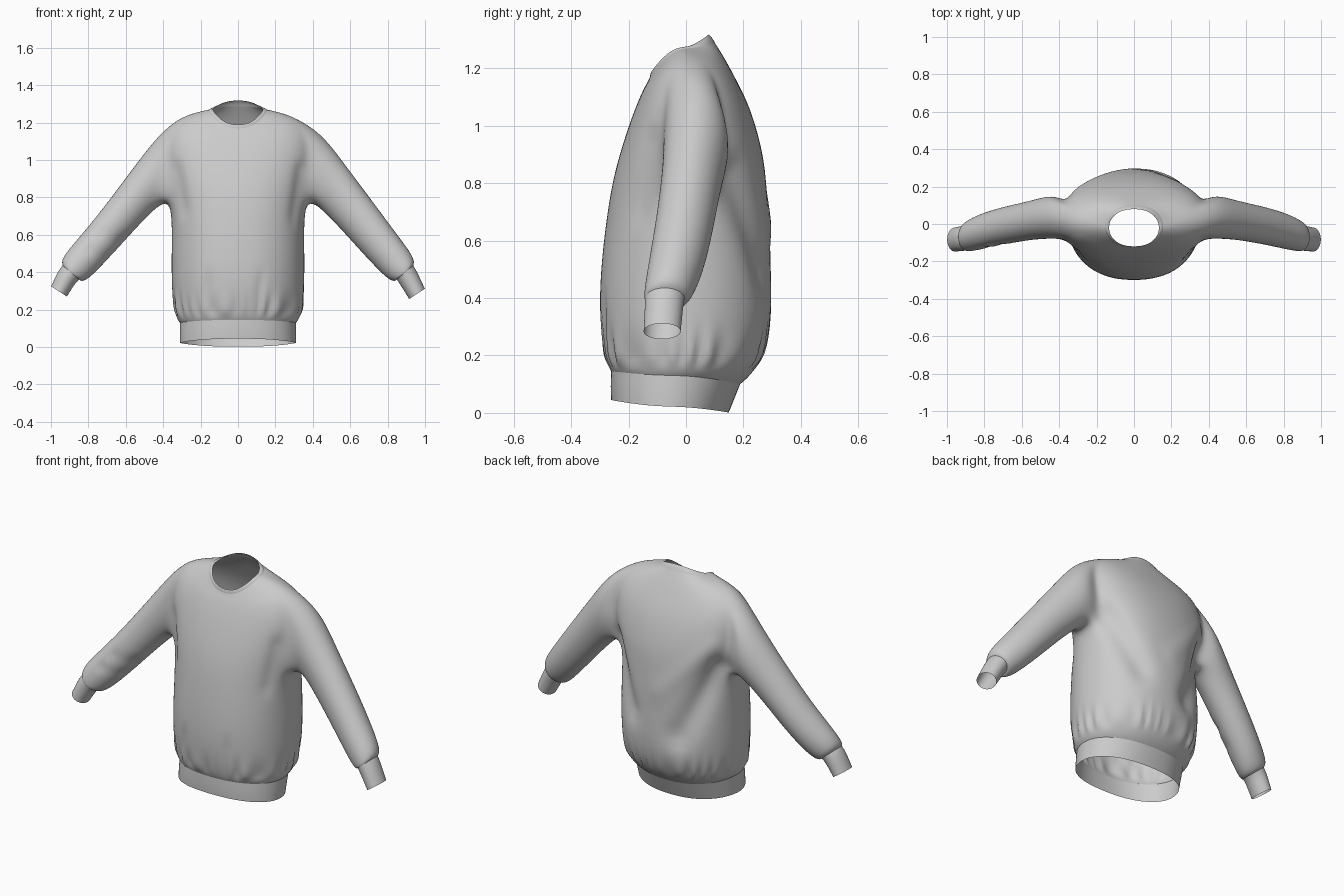
import bpy, bmesh, math
from mathutils import Vector

if "Cube" in bpy.data.objects:
    bpy.data.objects.remove(bpy.data.objects["Cube"])

N = 32   # columns around the torso
K = 16   # columns around a sleeve


def torso_ring(xw, yf, yb, zf, zs, zb, box=1.0):
    """Oval ring: half width, front y, back y, then front / side / back height."""
    ym, hy = (yf + yb) / 2, (yb - yf) / 2
    pts = []
    for j in range(N):
        t = 2 * math.pi * j / N
        c, s = math.cos(t), math.sin(t)
        x = xw * math.copysign(abs(c) ** 0.86, c)
        y = ym + hy * math.copysign(abs(s) ** box, s)
        z = zs + ((zb if s > 0 else zf) - zs) * abs(s) ** 1.7
        pts.append(Vector((x, y, z)))
    return pts


def sleeve_ring(side, tx, tz, bx, bz, yc, hw):
    """Ring across a sleeve: top point, bottom point (x, z), centre y, half depth."""
    pts = []
    for k in range(K):
        a = 2 * math.pi * k / K
        u = (1 + math.cos(a)) / 2
        pts.append(Vector((side * (bx + (tx - bx) * u), yc + hw * math.sin(a),
                           bz + (tz - bz) * u)))
    return pts


def skin(bm, a, b, flip=False, skip=()):
    n = len(a)
    for i in range(n):
        if i not in skip:
            q = [a[i], a[(i + 1) % n], b[(i + 1) % n], b[i]]
            bm.faces.new(q[::-1] if flip else q)


def add_ring(bm, pts):
    return [bm.verts.new(p) for p in pts]


def finish(name, bm):
    me = bpy.data.meshes.new(name)
    bm.to_mesh(me)
    bm.free()
    ob = bpy.data.objects.new(name, me)
    bpy.context.collection.objects.link(ob)
    bpy.context.view_layer.objects.active = ob
    ob.modifiers.new("smooth", 'SUBSURF').levels = 2
    bpy.ops.object.modifier_apply(modifier="smooth")
    for p in ob.data.polygons:
        p.use_smooth = True
    return ob


def loft(name, rings, flip=False):
    bm = bmesh.new()
    loops = [add_ring(bm, r) for r in rings]
    for a, b in zip(loops, loops[1:]):
        skin(bm, a, b, flip)
    return finish(name, bm)


# Torso sections from hem seam to neck seam
torso = [torso_ring(*r) for r in (
    (.312, -.262, .190, .145, .130, .100),
    (.326, -.270, .215, .160, .147, .120),
    (.344, -.285, .262, .205, .195, .175),
    (.356, -.304, .300, .330, .310, .290),
    (.357, -.299, .299, .500, .480, .480),
    (.354, -.278, .289, .680, .650, .680, .97),
    (.364, -.258, .281, .800, .770, .800, .93),   # underarm
    (.382, -.235, .271, .890, .880, .890, .88),
    (.400, -.205, .247, .985, .990, .990, .85),
    (.400, -.174, .214, 1.070, 1.110, 1.085, .85),
    (.350, -.147, .172, 1.130, 1.205, 1.165, .9),  # shoulder
    (.250, -.132, .138, 1.155, 1.250, 1.230),
    (.157, -.126, .102, 1.168, 1.268, 1.287),
)]
ARM0, ARM1 = 6, 10

# Sleeve sections from shoulder to cuff seam
sleeve = (
    (.460, 1.130, .412, .765, .040, .120),
    (.570, .982, .490, .690, .024, .108),
    (.670, .848, .575, .600, .006, .104),
    (.760, .727, .660, .505, -.012, .102),
    (.850, .605, .745, .415, -.035, .098),
    (.922, .510, .800, .362, -.056, .089),
    (.945, .460, .836, .348, -.068, .080),
    (.938, .436, .848, .360, -.074, .070),
)
cuff = (sleeve[-1], (.960, .400, .870, .327, -.077, .068),
        (1.000, .312, .914, .256, -.083, .066))


def sleeve_rings(side, rows):
    """The left sleeve hangs slightly lower on top, with its cuff a bit higher."""
    out = []
    for tx, tz, bx, bz, yc, hw in rows:
        drop = lift = 0
        if side < 0:
            drop = .035 * min(1, max(0, (tz - .46) / .3))
            lift = .013 if tz < .42 else 0
        out.append(sleeve_ring(side, tx, tz - drop + lift, bx, bz + lift, yc, hw))
    return out


# Body with both sleeves grown out of the armholes
bm = bmesh.new()
rows = [add_ring(bm, r) for r in torso]
holes = {N - 2, N - 1, 0, 1, 14, 15, 16, 17}
for i in range(len(rows) - 1):
    skin(bm, rows[i], rows[i + 1], skip=holes if ARM0 <= i < ARM1 else ())
for side in (1, -1):
    def at(row, j):
        return rows[row][(j if side > 0 else N // 2 - j) % N]
    path = [(ARM1, 0), (ARM1, 1)]
    path += [(r, 2) for r in range(ARM1, ARM0, -1)]
    path += [(ARM0, j) for j in (2, 1, 0, -1, -2)]
    path += [(r, -2) for r in range(ARM0 + 1, ARM1 + 1)] + [(ARM1, -1)]
    prev = [at(*p) for p in path]
    for pts in sleeve_rings(side, sleeve):
        ring = add_ring(bm, pts)
        skin(bm, prev, ring, flip=side > 0)
        prev = ring
bmesh.ops.delete(bm, geom=[v for v in bm.verts if not v.link_faces], context='VERTS')
body = finish("sweatshirt_body", bm)

# Cloth folds: start, end, width, depth (negative depth makes a ridge)
folds = [
    ((-.33, .17, .82), (-.14, .27, .42), .070, .032),
    ((.33, .17, .82), (.17, .27, .50), .065, .026),
    ((-.30, .20, .95), (-.02, .28, .65), .050, -.009),
    ((-.34, -.14, .95), (-.30, -.17, .74), .040, .012),
    ((.34, -.13, .95), (.31, -.17, .70), .040, .010),
    ((.10, -.30, .17), (.13, -.30, .38), .022, .012),
    ((-.22, -.26, .17), (-.16, -.29, .36), .028, .012),
    ((-.74, -.10, .60), (-.64, -.06, .58), .030, .010),
    ((-.80, -.12, .52), (-.70, -.06, .50), .028, .008),
]
moves = []
for v in body.data.vertices:
    p, d = v.co.copy(), 0.0
    for a, b, w, depth in folds:
        a, b = Vector(a), Vector(b)
        t = max(0, min(1, (p - a).dot(b - a) / (b - a).length_squared))
        d -= depth * math.exp(-((p - a.lerp(b, t)).length / w) ** 2)
    # Gathers above the hem band, uneven around the body
    if abs(p.x) < .4 and p.z < .5:
        ang = math.atan2(p.y, p.x)
        fade = max(0, min(1, (p.z - .15) / .04))
        amp = .004 + .005 * math.sin(3 * ang + 1) ** 2
        d += amp * fade * math.sin(23 * ang + 2.5 * math.sin(5 * ang)) \
            * math.exp(-((p.z - .2) / .07) ** 2)
    moves.append(p + v.normal * d)
for v, p in zip(body.data.vertices, moves):
    v.co = p

# Ribbed bands: hem, neck and cuffs
loft("hem_band", [torso_ring(.312, -.262, .150, .045, .022, .001),
                  torso_ring(.313, -.264, .168, .090, .075, .045), torso[0]])
loft("neckband", [torso[-1], torso_ring(.148, -.124, .092, 1.184, 1.275, 1.306),
                  torso_ring(.134, -.120, .080, 1.188, 1.270, 1.318)])
for side, name in ((1, "cuff_right"), (-1, "cuff_left")):
    loft(name, sleeve_rings(side, cuff), flip=side > 0)
